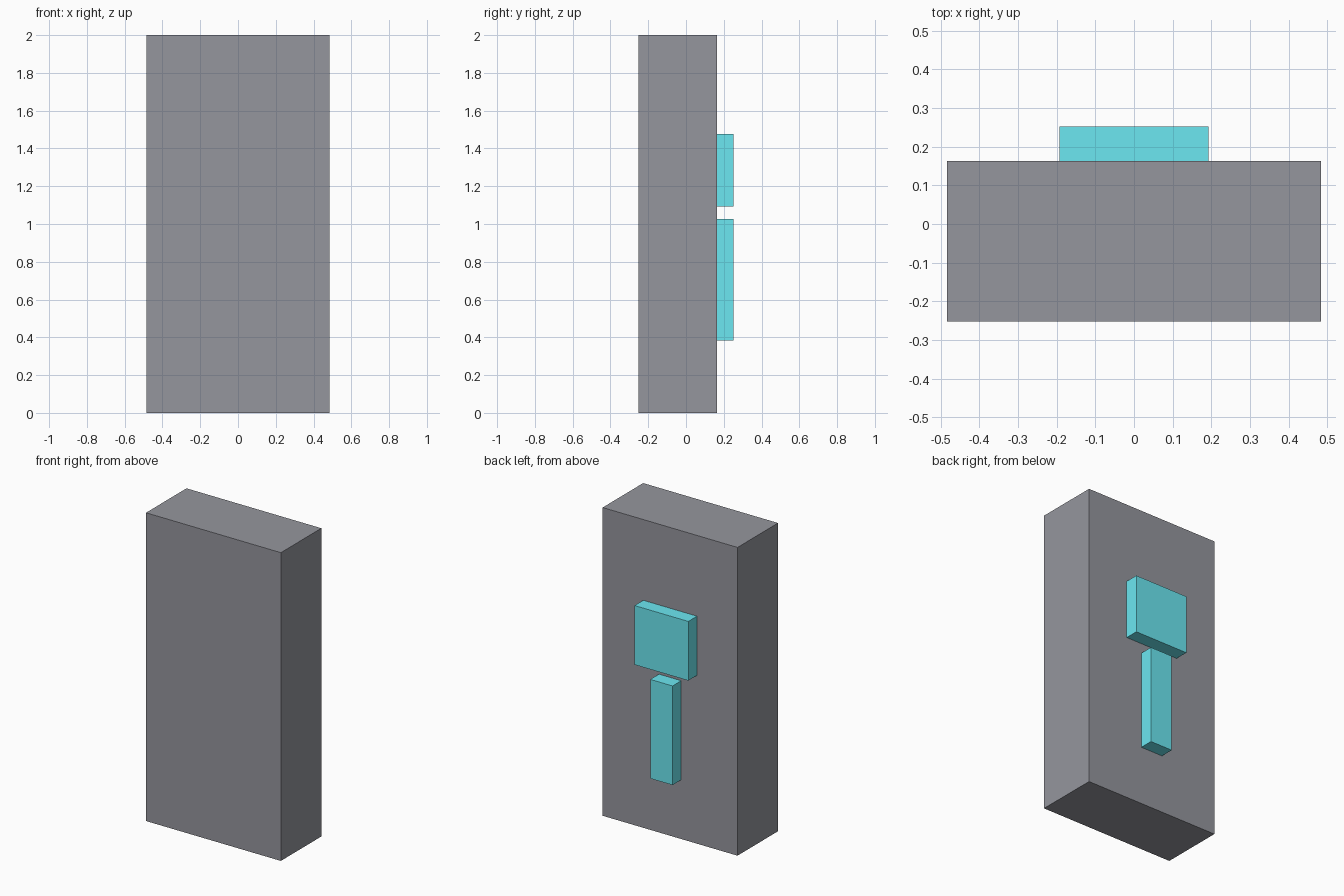
import bpy

if "Cube" in bpy.data.objects:
    bpy.data.objects.remove(bpy.data.objects["Cube"])


def material(name, rgb):
    mat = bpy.data.materials.new(name)
    mat.diffuse_color = (*rgb, 1)
    mat.use_nodes = True
    mat.node_tree.nodes["Principled BSDF"].inputs["Base Color"].default_value = mat.diffuse_color
    return mat


def box(name, x, y, z, mat):
    """Axis-aligned box from (min, max) extents."""
    spans = (x, y, z)
    bpy.ops.mesh.primitive_cube_add(size=1, location=[(a + b) / 2 for a, b in spans])
    obj = bpy.context.object
    obj.name = name
    obj.scale = [b - a for a, b in spans]
    bpy.ops.object.transform_apply(location=False, rotation=False, scale=True)
    obj.data.materials.append(mat)
    return obj


cyan = material("cyan_panel", (0.15, 0.80, 0.88))
slate = material("slate_body", (0.30, 0.305, 0.34))

BACK = 0.163    # rear face of the slab
PANEL = 0.252   # outer face of the raised panels

# Main slab
box("slab_body", (-0.484, 0.484), (-0.252, BACK), (0, 2), slate)

# Raised panels on the rear face
box("upper_panel", (-0.193, 0.193), (BACK, PANEL), (1.092, 1.476), cyan)
box("lower_strip", (-0.08, 0.08), (BACK, PANEL), (0.384, 1.027), cyan)
